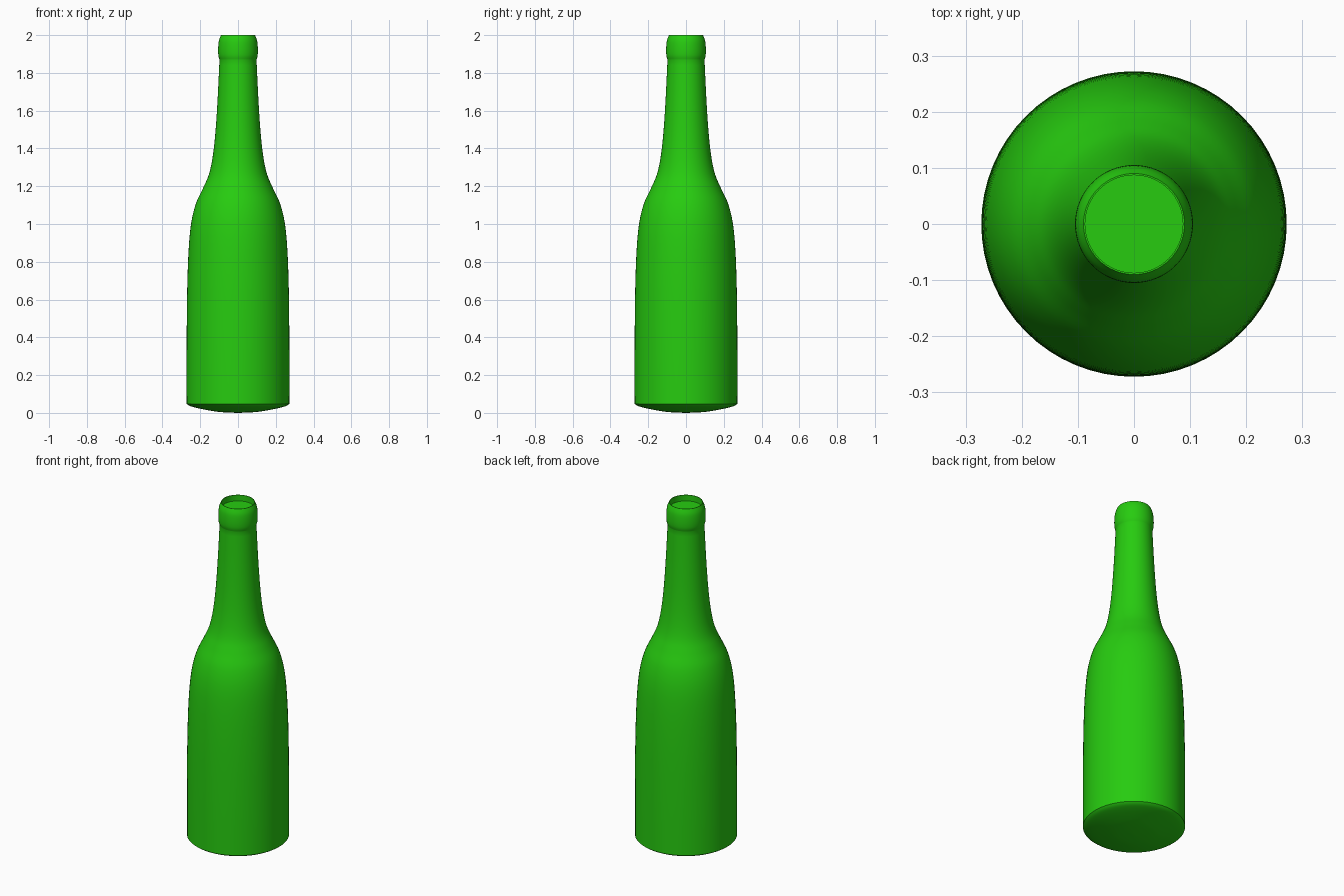
import bpy, bmesh, math
from mathutils.geometry import interpolate_bezier
from mathutils import Vector

if "Cube" in bpy.data.objects:
    bpy.data.objects.remove(bpy.data.objects["Cube"])

SEGMENTS = 64

green = bpy.data.materials.new("green_glass")
green.diffuse_color = (0.02, 0.6, 0.005, 1)
green.use_nodes = True
green.node_tree.nodes["Principled BSDF"].inputs["Base Color"].default_value = green.diffuse_color


def smooth_curve(pts, steps=5):
    """Catmull-Rom style curve through (radius, height) points."""
    p = [Vector((r, 0, z)) for r, z in pts]
    out = [p[0]]
    for i in range(len(p) - 1):
        a, b = p[i], p[i + 1]
        ta = (b - p[max(i - 1, 0)]) / 6
        tb = (p[min(i + 2, len(p) - 1)] - a) / 6
        out += interpolate_bezier(a, a + ta, b - tb, b, steps + 1)[1:]
    return out


# Shallow domed underside, body, shoulder and neck, rolled lip, recessed mouth
base = [(0, 0), (0.10, 0.005), (0.19, 0.02), (0.25, 0.035), (0.272, 0.048)]
side = [(0.272, 0.048), (0.272, 0.35), (0.269, 0.65), (0.261, 0.87), (0.247, 1.01),
        (0.222, 1.11), (0.185, 1.19), (0.155, 1.26), (0.135, 1.35), (0.120, 1.48),
        (0.108, 1.66), (0.098, 1.87)]
lip = [(0.098, 1.87), (0.104, 1.893), (0.105, 1.93), (0.101, 1.97), (0.090, 2.0)]
mouth = [Vector((0.087, 0, 2.0)), Vector((0.087, 0, 1.965)), Vector((0, 0, 1.965))]
profile = smooth_curve(base) + smooth_curve(side)[1:] + smooth_curve(lip)[1:] + mouth

# Spin the profile around z
bm = bmesh.new()
verts = [bm.verts.new(v) for v in profile]
edges = [bm.edges.new(pair) for pair in zip(verts, verts[1:])]
bmesh.ops.spin(bm, geom=verts + edges, cent=(0, 0, 0), axis=(0, 0, 1),
               angle=math.tau, steps=SEGMENTS, use_duplicate=False)
bmesh.ops.remove_doubles(bm, verts=bm.verts, dist=0.0002)
bmesh.ops.recalc_face_normals(bm, faces=bm.faces)
mesh = bpy.data.meshes.new("bottle")
bm.to_mesh(mesh)
bm.free()
bottle = bpy.data.objects.new("bottle", mesh)
bpy.context.collection.objects.link(bottle)
mesh.materials.append(green)

bpy.context.view_layer.objects.active = bottle
bottle.select_set(True)
bpy.ops.object.shade_smooth_by_angle(angle=math.radians(40))
